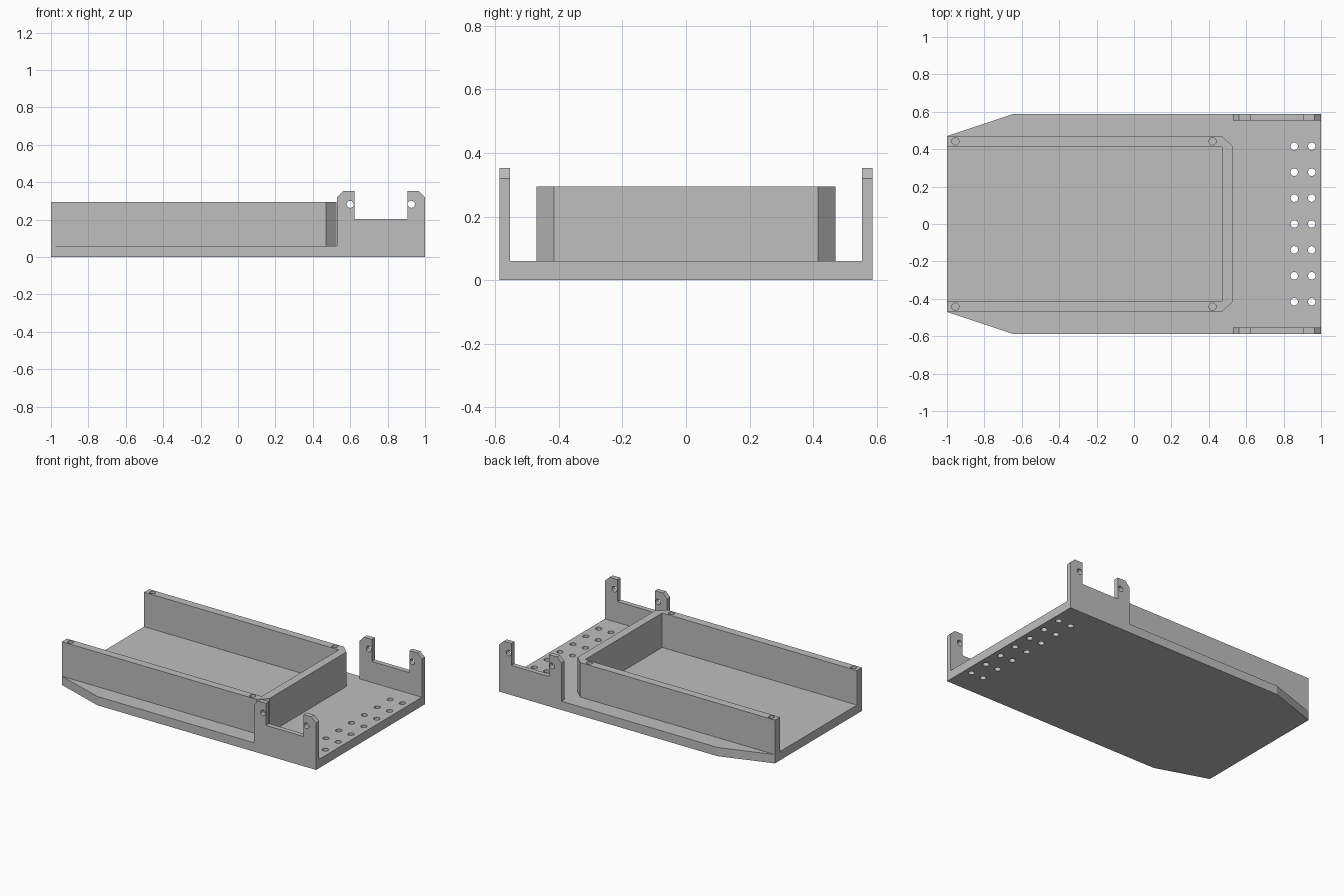
import bpy, bmesh
from mathutils import Matrix, Vector

cube = bpy.data.objects.get("Cube")
if cube:
    bpy.data.objects.remove(cube, do_unlink=True)

GREY = (0.52, 0.52, 0.52, 1)
grey = bpy.data.materials.new("plain grey")
grey.use_nodes = True
grey.diffuse_color = GREY
grey.node_tree.nodes["Principled BSDF"].inputs["Base Color"].default_value = GREY

BASE_TOP, WALL_TOP = 0.06, 0.295
HALF_W, WALL_OUT, WALL_IN = 0.587, 0.47, 0.415


def add_object(name, bm):
    bmesh.ops.recalc_face_normals(bm, faces=bm.faces)
    mesh = bpy.data.meshes.new(name)
    bm.to_mesh(mesh)
    bm.free()
    mesh.materials.append(grey)
    obj = bpy.data.objects.new(name, mesh)
    bpy.context.collection.objects.link(obj)
    return obj


def prism(name, points, offset):
    """Extrude a flat outline along an offset."""
    bm = bmesh.new()
    face = bm.faces.new([bm.verts.new(p) for p in points])
    new = bmesh.ops.extrude_face_region(bm, geom=[face])["geom"]
    verts = [v for v in new if isinstance(v, bmesh.types.BMVert)]
    bmesh.ops.translate(bm, verts=verts, vec=offset)
    return add_object(name, bm)


def drill(obj, centres, radius, depth, axis="Z"):
    """Cut round holes through an object."""
    turn = Matrix.Rotation(1.5707963, 4, "X") if axis == "Y" else Matrix()
    bm = bmesh.new()
    for c in centres:
        bmesh.ops.create_cone(bm, cap_ends=True, segments=24, radius1=radius,
                              radius2=radius, depth=depth,
                              matrix=Matrix.Translation(c) @ turn)
    cutter = add_object(obj.name + "_cutter", bm)
    cutter.hide_render = True
    mod = obj.modifiers.new("holes", "BOOLEAN")
    mod.operation, mod.solver, mod.object = "DIFFERENCE", "EXACT", cutter
    bpy.context.view_layer.update()
    result = obj.evaluated_get(bpy.context.evaluated_depsgraph_get())
    obj.data = bpy.data.meshes.new_from_object(result)
    obj.modifiers.clear()
    bpy.data.objects.remove(cutter, do_unlink=True)


def mirrored(half):
    """Complete an outline across the y = 0 line."""
    return half + [(x, -y) for x, y in reversed(half)]


# Base plate with tapered end and two rows of holes
outline = mirrored([(-1, WALL_OUT), (-0.65, HALF_W), (1, HALF_W)])
base = prism("base_plate", [(x, y, 0) for x, y in outline], Vector((0, 0, BASE_TOP)))
drill(base, [(x, i * 0.1385, BASE_TOP / 2) for x in (0.857, 0.95) for i in range(-3, 4)],
      0.02, 0.2)

# U-shaped tray wall, open at the tapered end, with screw holes in its rim
outline = mirrored([(-1, WALL_IN), (-1, WALL_OUT), (0.47, WALL_OUT), (0.527, WALL_IN)])
inner = [(0.47, -WALL_IN), (0.47, WALL_IN)]
wall = prism("tray_wall", [(x, y, BASE_TOP) for x, y in outline + inner],
             Vector((0, 0, WALL_TOP - BASE_TOP)))
drill(wall, [(x, y, WALL_TOP) for x in (-0.955, 0.42) for y in (-0.442, 0.442)], 0.019, 0.2)

# Side brackets, each with two drilled ears
profile = [(0.53, BASE_TOP), (0.53, 0.32), (0.562, 0.353), (0.622, 0.353), (0.622, 0.203),
           (0.905, 0.203), (0.905, 0.353), (0.965, 0.353), (1, 0.32), (1, BASE_TOP)]
for side, name in ((-1, "right_bracket"), (1, "left_bracket")):
    bracket = prism(name, [(x, side * HALF_W, z) for x, z in profile],
                    Vector((0, -side * 0.033, 0)))
    drill(bracket, [(x, side * 0.57, 0.282) for x in (0.6, 0.927)], 0.019, 0.2, "Y")
